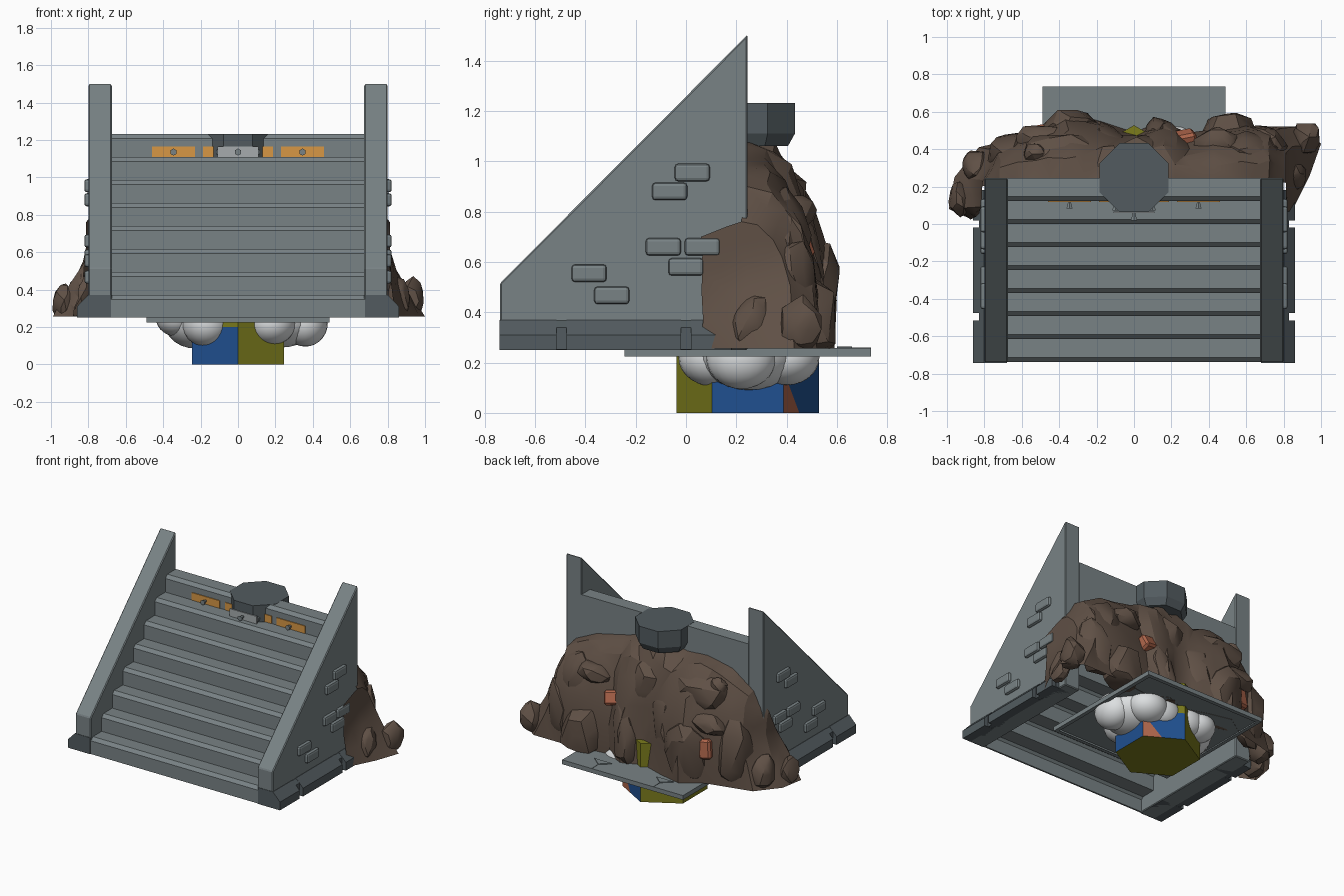
import bpy, bmesh, math, random
from mathutils import Vector, Matrix, Euler

if "Cube" in bpy.data.objects:
    bpy.data.objects.remove(bpy.data.objects["Cube"])
random.seed(4)

def mat(name, c):
    m = bpy.data.materials.new(name)
    m.diffuse_color = (*c, 1)
    m.use_nodes = True
    m.node_tree.nodes["Principled BSDF"].inputs["Base Color"].default_value = m.diffuse_color
    return m
GREY = mat("stone grey", (.19, .225, .235))
DARK = mat("dark slate", (.085, .105, .115))
BROWN = mat("rock brown", (.115, .08, .06))
RUST = mat("rust red", (.42, .13, .07))
ORANGE = mat("orange", (.68, .31, .06))
YELLOW = mat("olive yellow", (.2, .2, .012))
BLUE = mat("blue", (.014, .08, .28))
WHITE = mat("white", (.72, .74, .75))
PALE = mat("pale grey", (.38, .41, .42))

def finish(bm, name, mats, fix=True):
    if fix:
        bmesh.ops.recalc_face_normals(bm, faces=bm.faces)
    me = bpy.data.meshes.new(name)
    bm.to_mesh(me)
    bm.free()
    for m in (mats if isinstance(mats, list) else [mats]):
        me.materials.append(m)
    ob = bpy.data.objects.new(name, me)
    bpy.context.collection.objects.link(ob)
    return ob

def smooth(bm, angle):
    bm.normal_update()
    for f in bm.faces:
        f.smooth = True
    for e in bm.edges:
        e.smooth = e.calc_face_angle(0) < angle

def prism(bm, pts, vec):
    f = bm.faces.new([bm.verts.new(p) for p in pts])
    r = bmesh.ops.extrude_face_region(bm, geom=[f], use_keep_orig=True)
    bmesh.ops.translate(bm, vec=vec, verts=[v for v in r["geom"] if isinstance(v, bmesh.types.BMVert)])

def box(bm, c, s, rot=(0, 0, 0)):
    bmesh.ops.create_cube(bm, size=1, matrix=Matrix.LocRotScale(Vector(c), Euler(rot), Vector(s)))

def bevel(ob, w, seg=1):
    b = ob.modifiers.new("bevel", "BEVEL")
    b.width, b.segments, b.limit_method = w, seg, 'ANGLE'

# staircase: eight steps with chamfered nosings and a back panel
prof = []
for i in range(8):
    y, z = -.737 + .123 * i, .37 + .123 * i
    prof += [(y, z - .123 if i else .25), (y, z - .023), (y + .022, z)]
prof += [(.245, 1.231), (.245, .9)]
bm = bmesh.new()
rows = [[bm.verts.new((x, y, z)) for x in (-.678, .678)] for y, z in prof]
for a, b in zip(rows, rows[1:]):
    bm.faces.new((a[0], a[1], b[1], b[0]))
stairs = finish(bm, "stairs", GREY, False)
stairs.modifiers.new("thickness", "SOLIDIFY").thickness = .012

# side walls, base trims and raised bricks, mirrored left and right
bricks = [(.025, .955), (-.065, .88), (-.09, .66), (.065, .66), (0, .58), (-.385, .555), (-.295, .467)]
for sx, side in ((-1, "left"), (1, "right")):
    bm = bmesh.new()
    prism(bm, [(sx * .675, y, z) for y, z in ((-.739, .25), (-.739, .515), (.245, 1.503), (.245, .25))],
          (sx * .125, 0, 0))
    bevel(finish(bm, side + "_wall", GREY), .006)
    bm = bmesh.new()
    prism(bm, [(sx * x, -.738, z) for x, z in ((.68, .251), (.83, .251), (.83, .34), (.803, .367), (.68, .367))],
          (0, .92, 0))
    for a, b in ((-.742, -.515), (-.475, -.02), (.02, .18)):
        prism(bm, [(sx * x, a, z) for x, z in ((.68, .25), (.86, .25), (.86, .31), (.803, .37), (.68, .37))],
              (0, b - a, 0))
    finish(bm, side + "_base_trim", DARK)
    bm = bmesh.new()
    for y, z in bricks:
        box(bm, (sx * .8, y, z), (.044, .14, .07))
    bevel(finish(bm, side + "_bricks", GREY), .014, 2)

# octagonal block at the top of the stairs
bm = bmesh.new()
r8 = .185 / math.cos(math.pi / 8)
for z0, z1, ra in ((1.06, 1.11, .85), (1.11, 1.232, 1)):
    bmesh.ops.create_cone(bm, cap_ends=True, segments=8, radius1=r8 * ra, radius2=r8, depth=z1 - z0,
                          matrix=Matrix.Translation((0, .248, (z0 + z1) / 2)) @ Matrix.Rotation(math.pi / 8, 4, 'Z'))
finish(bm, "octagon_block", DARK)

# sign plates and knobs on the top riser
bm = bmesh.new()
for sx in (-1, 1):
    box(bm, (sx * .345, .122, 1.137), (.228, .008, .055))
    box(bm, (sx * .158, .122, 1.137), (.06, .008, .055))
finish(bm, "orange_plates", ORANGE)
bm = bmesh.new()
box(bm, (0, .062, 1.137), (.22, .009, .055))
finish(bm, "centre_plate", PALE)
bm = bmesh.new()
for x, y in ((-.345, .12), (.345, .12), (-.1, .11), (.1, .11), (0, .058)):
    bmesh.ops.create_cone(bm, cap_ends=True, segments=6, radius1=.007, radius2=.019, depth=.04,
                          matrix=Matrix.Translation((x, y - .018, 1.135)) @ Matrix.Rotation(math.pi / 2, 4, 'X'))
finish(bm, "knobs", GREY)

# hollow floor plate: full top, sides, narrow rim below
bm = bmesh.new()
box(bm, (0, .245, .241), (.98, .98, .032))
bmesh.ops.recalc_face_normals(bm, faces=bm.faces)
low = [f for f in bm.faces if f.normal.z < -.5]
bmesh.ops.inset_region(bm, faces=low, thickness=.04)
bmesh.ops.delete(bm, geom=low, context='FACES')
finish(bm, "floor_plate", GREY, False)
bm = bmesh.new()
for sx in (-1, 1):   # small wedge ribs on the plate
    prism(bm, [(sx * .25, .66, .257), (sx * .32, .6, .257), (sx * .18, .6, .257)], (0, 0, .006))
    prism(bm, [(sx * .253, .735, .257), (sx * .247, .735, .257), (sx * .25, .66, .257)], (0, 0, .003))
finish(bm, "plate_wedges", GREY)

# hexagonal pillar with coloured panels: 0 yellow, 1 blue, 2 rust
bm = bmesh.new()
H, ZS = .43, .2
def hexpt(i, z, t=0):
    p = [Vector((.283 * math.sin(k * math.pi / 3), .245 - .283 * math.cos(k * math.pi / 3), z)) for k in (i, i + 1)]
    return p[0].lerp(p[1], t)
def panel(pts, m):
    bm.faces.new([bm.verts.new(p) for p in pts]).material_index = m
for i, m in enumerate((0, 1, None, 0, 0, 1)):
    if m is None:
        panel([hexpt(i, 0), hexpt(i, 0, .45), hexpt(i, .17)], 2)
        panel([hexpt(i, 0, .45), hexpt(i, 0, 1), hexpt(i, ZS, 1), hexpt(i, ZS), hexpt(i, .17)], 1)
        panel([hexpt(i, ZS), hexpt(i, ZS, 1), hexpt(i, H, 1), hexpt(i, H)], 0)
    else:
        panel([hexpt(i, 0), hexpt(i, 0, 1), hexpt(i, ZS, 1), hexpt(i, ZS)], m)
        panel([hexpt(i, ZS), hexpt(i, ZS, 1), hexpt(i, H, 1), hexpt(i, H)], 0)
panel([hexpt(i, 0) for i in range(5, -1, -1)], 0)
panel([hexpt(i, H) for i in range(6)], 0)
bmesh.ops.remove_doubles(bm, verts=bm.verts, dist=.0005)
finish(bm, "hex_pillar", [YELLOW, BLUE, RUST])

# puffy white cloud around the pillar (x, y, z, radius x, y, z)
bm = bmesh.new()
for x, y, z, a, b, c in ((-.17, .11, .22, .13, .14, .125), (.18, .11, .22, .13, .14, .115), (-.33, .2, .25, .11, .14, .1),
                         (.36, .22, .22, .12, .14, .125), (-.23, .25, .24, .17, .2, .155), (.23, .25, .24, .2, .2, .15),
                         (-.2, .4, .22, .13, .13, .1), (.22, .4, .22, .14, .13, .11), (.1, .43, .22, .12, .085, .1),
                         (-.1, .43, .22, .12, .085, .1)):
    bmesh.ops.create_uvsphere(bm, u_segments=24, v_segments=14, radius=1,
                              matrix=Matrix.LocRotScale(Vector((x, y, z)), None, Vector((a, b, c))))
for f in bm.faces:
    f.smooth = True
finish(bm, "cloud", WHITE)

# rock mound: craggy shell lofted from a ground outline to a ridge (base x, y, top x, y, z)
cols = [(-.88, .03, -.8, .06, .45), (-.99, .08, -.8, .12, .6), (-.96, .25, -.8, .2, .76), (-.83, .41, -.72, .24, .9),
        (-.5, .49, -.55, .24, 1.02), (-.35, .59, -.35, .24, 1.06), (-.18, .55, -.18, .24, 1.05), (0, .49, 0, .24, 1.09),
        (.15, .55, .15, .24, 1.08), (.28, .48, .29, .24, 1.04), (.6, .52, .55, .24, .98), (.87, .52, .72, .24, .9),
        (1.0, .43, .8, .22, .76), (.94, .26, .8, .16, .74), (.84, .06, .8, .06, .7)]
bm = bmesh.new()
grid, NV = [], 6
for a, b in zip(cols, cols[1:] + [None]):
    for t in ((0, .5) if b else (0,)):
        c = [p + (q - p) * t for p, q in zip(a, b or a)]
        side = abs(c[2]) > .7           # rock beside the walls flares out only near the ground
        col = []
        for j in range(NV + 1):
            ang = j / NV * math.pi / 2
            r, h = max(0, math.cos(ang)) ** .8, math.sin(ang)
            k = (.008 if side else .02) if 0 < j < NV else 0
            d = [random.uniform(-k, k) for _ in range(3)]
            z = .255 + (c[4] - .255) * h + d[2]
            rx = max(0, 1 - (z - .255) / .34) if side else r
            x = c[2] + (c[0] - c[2]) * rx + d[0]
            if abs(c[2]) > .79:
                x = math.copysign(max(abs(x), .812), x)
            col.append(bm.verts.new((x, c[3] + (c[1] - c[3]) * r + d[1], z)))
        grid.append(col)
for a, b in zip(grid, grid[1:]):
    for j in range(NV):
        bm.faces.new((a[j], a[j + 1], b[j + 1], b[j]))
bmesh.ops.triangulate(bm, faces=bm.faces)
bmesh.ops.recalc_face_normals(bm, faces=bm.faces)
if sum(f.normal.y * f.calc_area() for f in bm.faces) < 0:
    bmesh.ops.reverse_faces(bm, faces=bm.faces)
smooth(bm, .4)
finish(bm, "rock_mound", BROWN, False)

# separate crags set into the mound (centre, half sizes)
crags = [(-.35, .48, .45, .16, .13, .25), (-.53, .38, .93, .06, .055, .06), (.92, .46, .34, .08, .09, .12),
         (.5, .48, .36, .16, .13, .2), (.15, .47, .42, .09, .1, .26), (.45, .42, .8, .13, .1, .07),
         (.6, .37, .7, .17, .12, .2), (-.18, .44, .55, .12, .1, .3), (-.66, .37, .5, .13, .12, .26),
         (-.93, .13, .33, .06, .1, .1), (-.4, .34, .84, .22, .15, .17), (.05, .36, .78, .15, .11, .2),
         (.86, .26, .35, .06, .08, .12), (.7, .43, .48, .11, .1, .22), (-.84, .3, .36, .08, .1, .13),
         (-.5, .45, .68, .14, .08, .08)]
bm = bmesh.new()
for x, y, z, a, b, c in crags:
    t = bmesh.new()
    turn = Euler((random.uniform(-.15, .15), random.uniform(-.25, .25), 0)).to_matrix()
    vs = []
    for v in bmesh.ops.create_icosphere(t, subdivisions=2, radius=1)["verts"]:
        p = turn @ Vector((v.co.x * a, v.co.y * b, v.co.z * c)) * random.uniform(.82, 1.12)
        vs.append(bm.verts.new((max(-1, min(1, x + p.x)), y + p.y, max(.255, z + p.z))))
    t.free()
    res = bmesh.ops.convex_hull(bm, input=vs)
    bmesh.ops.delete(bm, geom=[g for g in res["geom_interior"] if isinstance(g, bmesh.types.BMVert)], context='VERTS')
bmesh.ops.recalc_face_normals(bm, faces=bm.faces)
smooth(bm, .45)
finish(bm, "rock_crags", BROWN, False)

# rust blocks poking out of the rock
bm = bmesh.new()
box(bm, (.27, .445, .66), (.12, .1, .1), (.4, .2, .2))
box(bm, (-.5, .475, .51), (.09, .1, .14), (.1, .1, .2))
bevel(finish(bm, "rust_blocks", RUST), .015)
